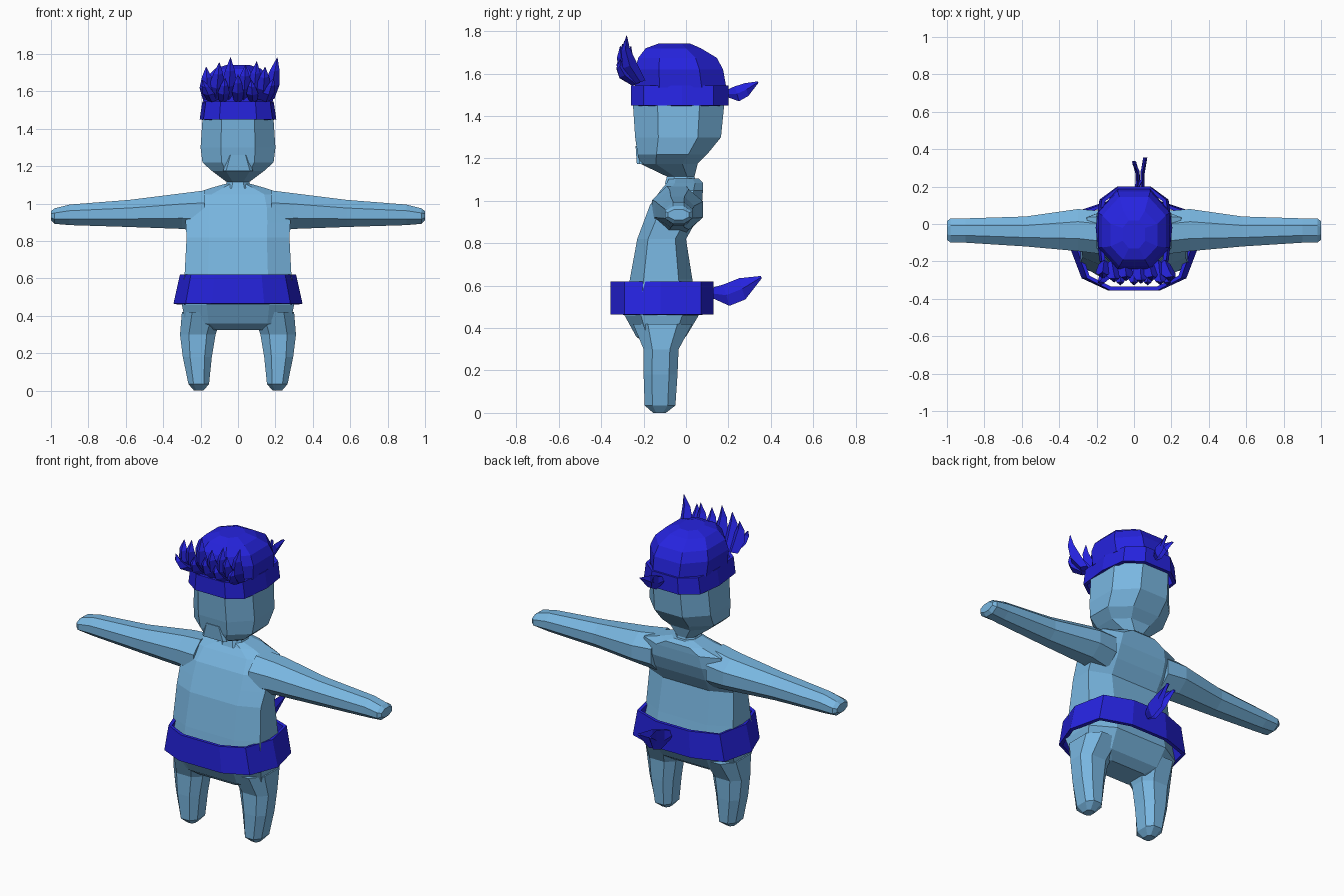
import bpy, bmesh
from mathutils import Vector


def material(name, rgb):
    m = bpy.data.materials.new(name)
    m.diffuse_color = (*rgb, 1)
    return m


SKIN = material("light blue skin", (0.19, 0.47, 0.75))
CLOTH = material("deep blue cloth", (0.019, 0.017, 0.74))


def loft(name, rings, mat, caps=True, mirror=False, wall=0):
    """Skin a stack of point rings with flat quads."""
    bm = bmesh.new()
    loops = [[bm.verts.new(p) for p in r] for r in rings]
    n = len(loops[0])
    for a, b in zip(loops, loops[1:]):
        for i in range(n):
            j = (i + 1) % n
            bm.faces.new((a[i], a[j], b[j], b[i]))
    if caps:
        bm.faces.new(loops[0][::-1])
        bm.faces.new(loops[-1])
    bmesh.ops.recalc_face_normals(bm, faces=bm.faces)
    me = bpy.data.meshes.new(name)
    bm.to_mesh(me)
    bm.free()
    me.materials.append(mat)
    ob = bpy.data.objects.new(name, me)
    bpy.context.collection.objects.link(ob)
    if mirror:
        ob.modifiers.new("Mirror", 'MIRROR').use_bisect_axis[0] = False
    if wall:
        s = ob.modifiers.new("Wall", 'SOLIDIFY')
        s.thickness, s.offset = wall, -1
    return ob


def octagon(u0, u1, v0, v1, k=0.3):
    """Rectangle with its corners cut by the fraction k."""
    a, b = (u1 - u0) * k, (v1 - v0) * k
    return [(u0 + a, v0), (u1 - a, v0), (u1, v0 + b), (u1, v1 - b),
            (u1 - a, v1), (u0 + a, v1), (u0, v1 - b), (u0, v0 + b)]


def level(z, x0, x1, y0, y1, k=0.25):
    return [(x, y, z) for x, y in octagon(x0, x1, y0, y1, k)]


def stack(name, rows, mat, k=0.25):
    """Symmetric upright form from rows of z, half width, front, back."""
    return loft(name, [level(z, -h, h, f, b, k) for z, h, f, b in rows], mat)


# Torso with a forward belly and hollow back
stack("torso", [
    (0.325, 0.20, -0.19, -0.05), (0.36, 0.28, -0.235, 0.0), (0.46, 0.30, -0.29, 0.06),
    (0.63, 0.285, -0.265, 0.03), (0.82, 0.275, -0.23, 0.0), (0.90, 0.28, -0.20, 0.045),
    (0.98, 0.275, -0.17, 0.075), (1.05, 0.25, -0.12, 0.08), (1.085, 0.14, -0.09, 0.08),
    (1.105, 0.07, -0.08, 0.06)], SKIN, 0.22)

# Neck and head
stack("head", [
    (1.08, 0.075, -0.10, 0.05), (1.115, 0.06, -0.09, 0.04), (1.175, 0.14, -0.215, 0.055),
    (1.22, 0.19, -0.228, 0.10), (1.30, 0.20, -0.24, 0.165), (1.45, 0.19, -0.25, 0.18),
    (1.55, 0.17, -0.235, 0.17)], SKIN, 0.27)
stack("muzzle", [(1.175, 0.08, -0.232, -0.10), (1.26, 0.05, -0.238, -0.10)], SKIN, 0.1)

# Arms held straight out
arm = [(0.18, -0.16, 0.07, 0.85, 1.07), (0.30, -0.145, 0.08, 0.865, 1.055),
       (0.58, -0.12, 0.04, 0.875, 1.02), (0.90, -0.10, 0.03, 0.885, 0.995),
       (0.98, -0.10, 0.03, 0.892, 0.975), (1.0, -0.085, 0.015, 0.91, 0.96)]
loft("arms", [[(x, y, z) for y, z in octagon(*r)] for x, *r in arm], SKIN, mirror=True)

# Short tapering legs
leg = [(0.0, 0.185, 0.235, -0.155, -0.095), (0.035, 0.155, 0.265, -0.195, -0.05),
       (0.18, 0.14, 0.295, -0.20, -0.04), (0.30, 0.12, 0.31, -0.20, -0.035),
       (0.42, 0.08, 0.30, -0.25, 0.03)]
loft("legs", [level(*r) for r in leg], SKIN, mirror=True)


def band(name, half, z0, z1, top):
    """Open ring of cloth, slightly narrower at the top."""
    plan = half + [(-x, y) for x, y in reversed(half)]
    loft(name, [[(x * s, y, z) for x, y in plan] for z, s in ((z0, 1), (z1, top))],
         CLOTH, caps=False, wall=0.02)


band("belt", [(0.14, -0.355), (0.28, -0.29), (0.345, -0.12), (0.30, 0.07), (0.12, 0.13)],
     0.465, 0.62, 0.9)
band("headband", [(0.10, -0.26), (0.185, -0.20), (0.205, -0.02), (0.185, 0.13), (0.09, 0.20)],
     1.45, 1.545, 0.93)

# Hair dome
stack("hair", [
    (1.535, 0.185, -0.24, 0.19), (1.62, 0.19, -0.24, 0.175), (1.675, 0.17, -0.225, 0.145),
    (1.72, 0.125, -0.19, 0.07), (1.742, 0.06, -0.13, 0.02)], CLOTH, 0.27)


def spike(name, base, tip, w):
    """Four sided tuft that swells outward and curves up to its tip."""
    b, t = Vector(base), Vector(tip)
    rings = []
    for f, s in ((0, 0.7), (0.35, 1), (0.7, 0.6), (1, 0.04)):
        c = b.lerp(t, f) + Vector((0, -0.03 * 4 * f * (1 - f), 0))
        rings.append([c + Vector(d) * w * s for d in
                      ((1, 0, 0), (0, 0.8, 0.3), (-1, 0, 0), (0, -0.8, -0.3))])
    loft(name, rings, CLOTH)


# Fringe of upright tufts: base x, tip x, tip y, tip z
for i, (bx, tx, ty, tz) in enumerate([
        (-0.16, -0.17, -0.26, 1.73), (-0.12, -0.10, -0.29, 1.755), (-0.05, -0.04, -0.28, 1.78),
        (0.03, 0.04, -0.30, 1.74), (0.08, 0.10, -0.28, 1.76), (0.13, 0.145, -0.31, 1.73),
        (0.165, 0.21, -0.28, 1.78)]):
    spike(f"fringe_tuft_{i + 1}", (bx, -0.215, 1.56), (tx, ty, tz), 0.042)
for i, (bx, tx, tz) in enumerate([(-0.14, -0.19, 1.66), (-0.08, -0.07, 1.67),
                                  (0.0, 0.0, 1.69), (0.08, 0.07, 1.66), (0.15, 0.19, 1.67)]):
    spike(f"short_tuft_{i + 1}", (bx, -0.235, 1.55), (tx, -0.31, tz), 0.032)


def tail(name, path, thick):
    """Leaf shaped cloth end; path rows are x, y, z, half height."""
    loft(name, [[(x - thick, y, z), (x, y + h * 0.3, z - h), (x + thick, y, z),
                 (x, y - h * 0.3, z + h)] for x, y, z, h in path], CLOTH)


# Knotted ends at the back of the headband and belt
for i, (x1, x2, d) in enumerate([(0.02, 0.0, 0.0), (0.045, 0.06, 0.02)]):
    tail(f"headband_tail_{i + 1}", [
        (0.01, 0.18, 1.505, 0.012), (x1, 0.24, 1.505, 0.035), (x1, 0.285, 1.525, 0.03),
        (x2, 0.32 + d, 1.55 + d / 2, 0.004)], 0.009)
    tail(f"belt_tail_{i + 1}", [
        (0.01, 0.11, 0.565, 0.02), (x1, 0.19, 0.555, 0.05), (x1, 0.265, 0.585, 0.05),
        (x2, 0.335 + d, 0.63 + d / 2, 0.006)], 0.011)
